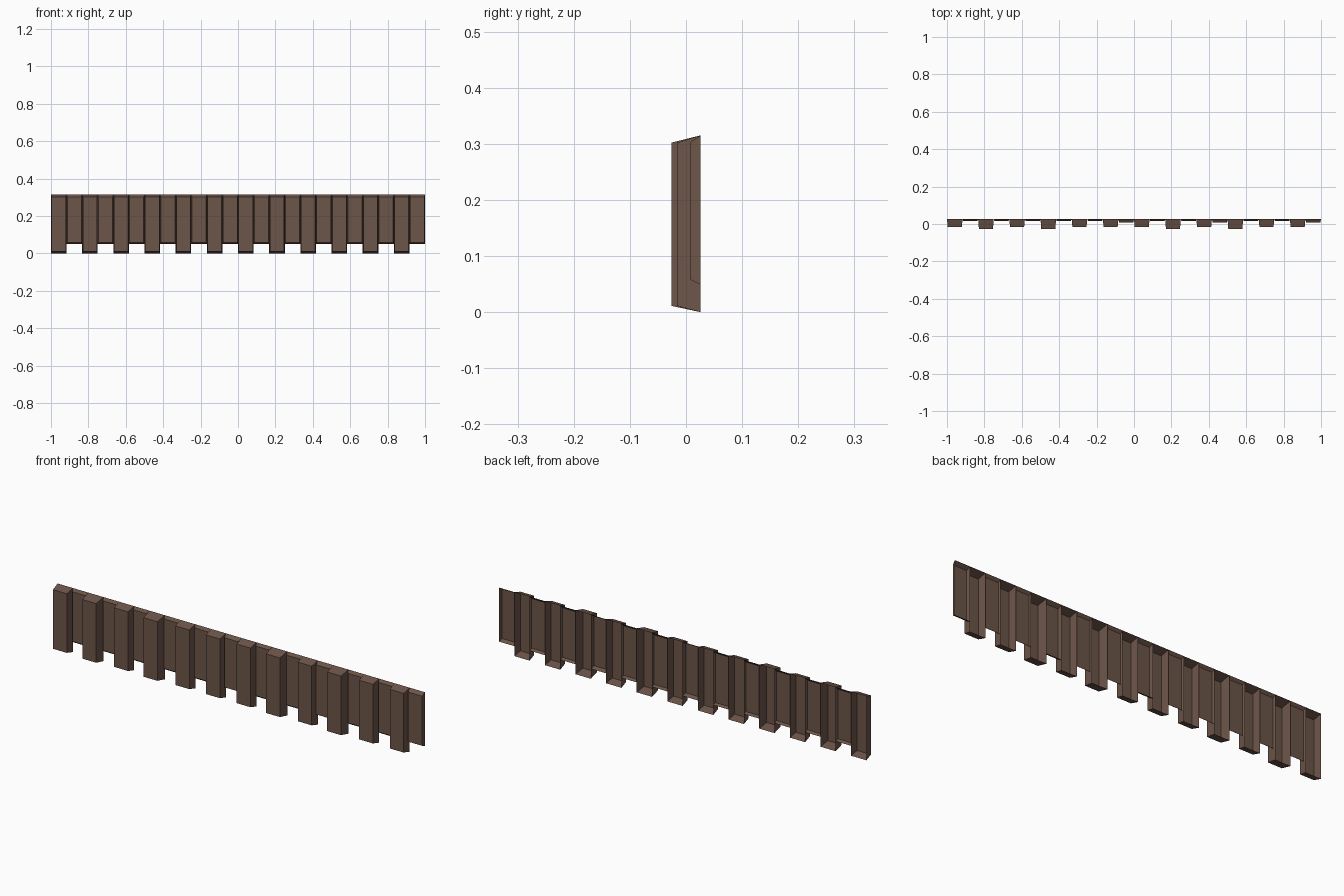
import bpy, bmesh

if "Cube" in bpy.data.objects:
    bpy.data.objects.remove(bpy.data.objects["Cube"])

wood = bpy.data.materials.new("dark brown wood")
wood.diffuse_color = (0.15, 0.09, 0.066, 1)
wood.use_nodes = True
wood.node_tree.nodes["Principled BSDF"].inputs["Base Color"].default_value = wood.diffuse_color

BACK = 0.026          # open back plane
W = 2 / 24            # width of one board
INSET = 0.004         # sideways taper of each front face


def board(name, x0, front, z_back, z_front):
    """Open-backed plank: front face plus four bevelled sides."""
    bm = bmesh.new()
    x1 = x0 + W
    back = [bm.verts.new((x, BACK, z)) for x, z in
            ((x0, z_back), (x1, z_back), (x1, 0.315), (x0, 0.315))]
    a, b = x0 + INSET, x1 - INSET
    face = [bm.verts.new((x, front, z)) for x, z in
            ((a, z_front), (b, z_front), (b, 0.302), (a, 0.302))]
    bm.faces.new(face)
    for i in range(4):
        j = (i + 1) % 4
        bm.faces.new((back[i], back[j], face[j], face[i]))
    me = bpy.data.meshes.new(name)
    bm.to_mesh(me)
    bm.free()
    me.materials.append(wood)
    ob = bpy.data.objects.new(name, me)
    bpy.context.collection.objects.link(ob)


# Alternate long proud boards and short recessed boards
for i in range(12):
    x = -1 + 2 * i * W
    board("long_board", x, -0.026 if i in (1, 3, 7, 9) else -0.016, 0.0, 0.011)
    board("short_board", x + W, 0.007 if i in (5, 8, 11) else 0.015, 0.049, 0.058)
